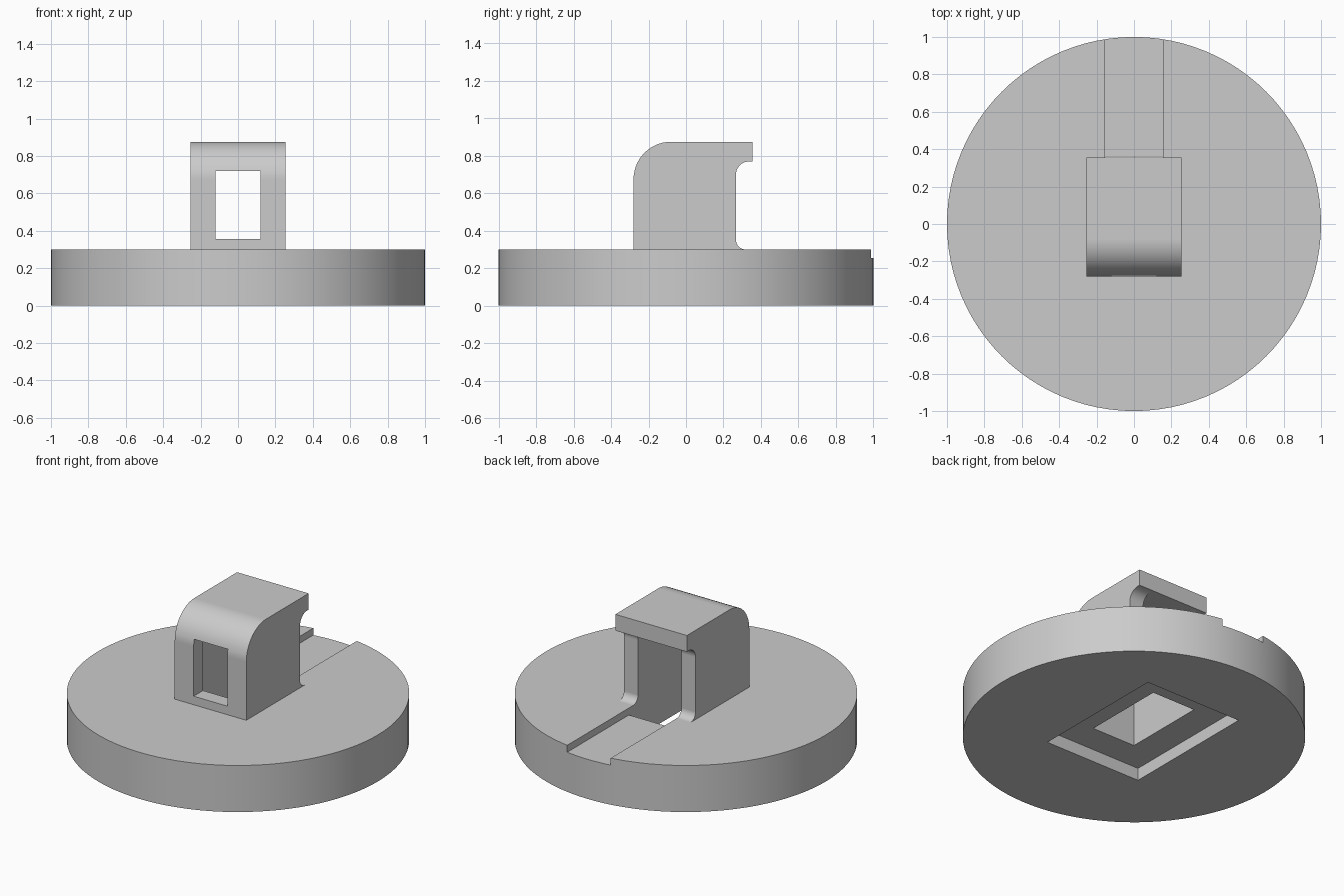
import bpy, bmesh, math
from mathutils import Vector

cube = bpy.data.objects.get("Cube")
if cube:
    bpy.data.objects.remove(cube, do_unlink=True)

grey = bpy.data.materials.new("plain_grey")
grey.use_nodes = True
grey.diffuse_color = (0.6, 0.6, 0.6, 1)
grey.node_tree.nodes["Principled BSDF"].inputs["Base Color"].default_value = (0.6, 0.6, 0.6, 1)


def make_object(name, bm):
    bmesh.ops.recalc_face_normals(bm, faces=bm.faces)
    mesh = bpy.data.meshes.new(name)
    bm.to_mesh(mesh)
    bm.free()
    mesh.materials.append(grey)
    obj = bpy.data.objects.new(name, mesh)
    bpy.context.collection.objects.link(obj)
    return obj


def round_corners(corners, steps=14):
    """Replace each (y, z, radius) right-angle corner by an arc."""
    out = []
    for i, (y, z, r) in enumerate(corners):
        p = Vector((y, z))
        if r == 0:
            out.append(p)
            continue
        a = (Vector(corners[i - 1][:2]) - p).normalized() * r
        b = (Vector(corners[(i + 1) % len(corners)][:2]) - p).normalized() * r
        for k in range(steps + 1):
            t = k / steps * math.pi / 2
            out.append(p + a + b - a * math.sin(t) - b * math.cos(t))
    # run each arc from the incoming side to the outgoing side
    return out


def extrude_x(name, corners, half):
    """Side profile in y and z, extruded from -half to +half in x."""
    bm = bmesh.new()
    face = bm.faces.new([bm.verts.new((-half, p.x, p.y)) for p in round_corners(corners)])
    new = bmesh.ops.extrude_face_region(bm, geom=[face])["geom"]
    bmesh.ops.translate(bm, vec=(2 * half, 0, 0),
                        verts=[v for v in new if isinstance(v, bmesh.types.BMVert)])
    return make_object(name, bm)


def box(name, half, y0, y1, z0, z1):
    return extrude_x(name, [(y0, z0, 0), (y1, z0, 0), (y1, z1, 0), (y0, z1, 0)], half)


def combine(target, tool, operation):
    mod = target.modifiers.new("combine", "BOOLEAN")
    mod.operation = operation
    mod.solver = "EXACT"
    mod.object = tool
    bpy.context.view_layer.objects.active = target
    bpy.ops.object.modifier_apply(modifier=mod.name)
    bpy.data.objects.remove(tool, do_unlink=True)


# Round base
bm = bmesh.new()
bmesh.ops.create_cone(bm, cap_ends=True, segments=96, radius1=1, radius2=1, depth=0.3)
bmesh.ops.translate(bm, vec=(0, 0, 0.15), verts=bm.verts)
body = make_object("base_with_hood", bm)

# Hood with rounded front, overhanging rear lip and filleted wall ends
hood = extrude_x("hood", [
    (-0.28, 0.2, 0), (0.32, 0.2, 0), (0.32, 0.3, 0), (0.267, 0.3, 0.05),
    (0.267, 0.77, 0.07), (0.355, 0.77, 0), (0.355, 0.875, 0), (-0.28, 0.875, 0.2)], 0.255)
combine(body, hood, "UNION")

# Cavity through the base, running out into the rear groove
cavity = extrude_x("cavity", [
    (-0.185, -0.1, 0), (0.36, -0.1, 0), (0.36, 0.255, 0), (1.1, 0.255, 0),
    (1.1, 0.5, 0), (0.36, 0.5, 0), (0.36, 0.77, 0), (-0.185, 0.77, 0)], 0.155)
combine(body, cavity, "DIFFERENCE")

# Front window and underside recess
combine(body, box("window", 0.12, -0.4, -0.1, 0.355, 0.72), "DIFFERENCE")
combine(body, box("recess", 0.345, -0.375, 0.538, -0.1, 0.08), "DIFFERENCE")

# Smooth curved surfaces, crisp edges
for obj in bpy.context.selected_objects:
    obj.select_set(False)
body.select_set(True)
bpy.context.view_layer.objects.active = body
bpy.ops.object.shade_smooth_by_angle(angle=math.radians(30))
weighted = body.modifiers.new("weighted_normals", "WEIGHTED_NORMAL")
weighted.keep_sharp = True
